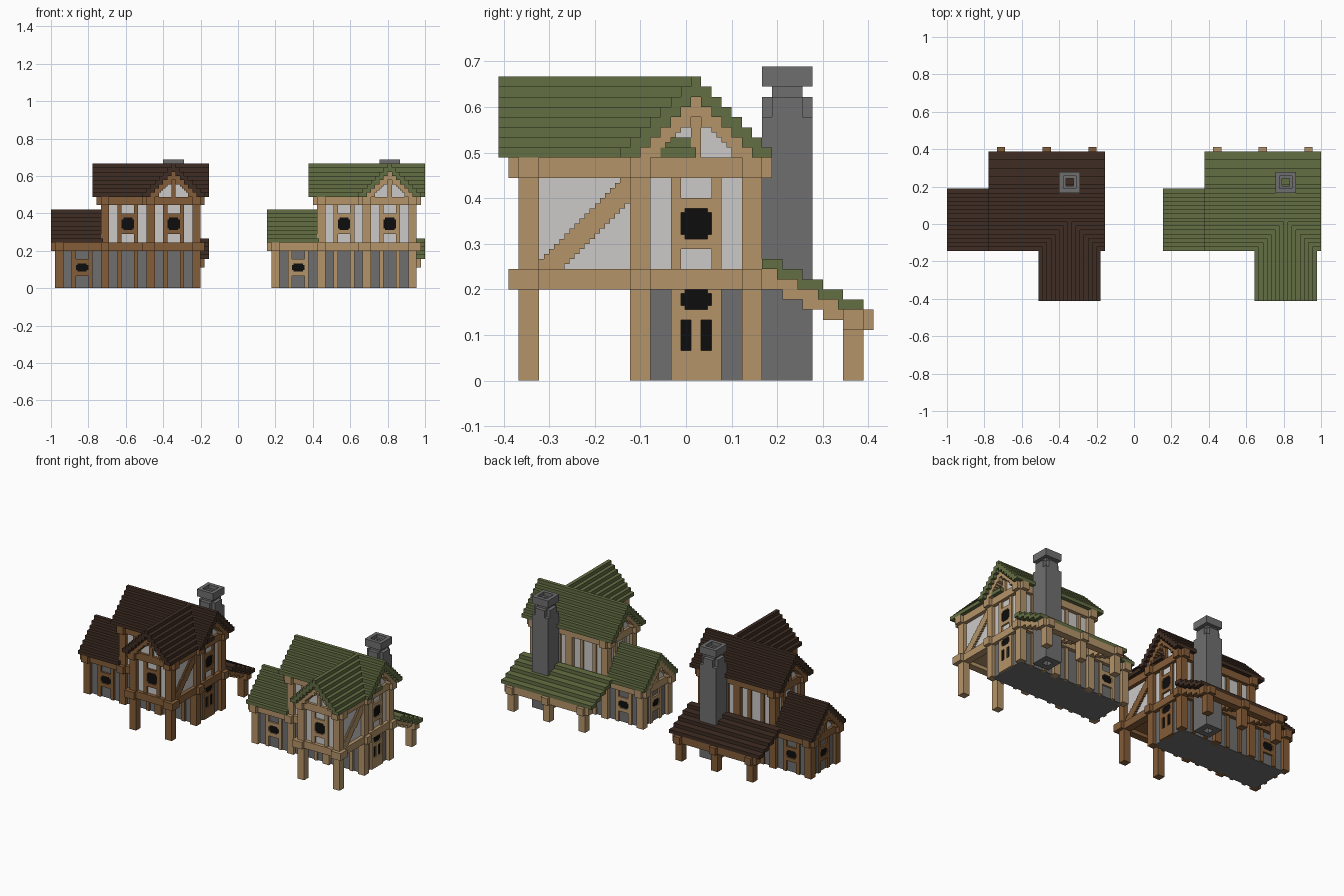
import bpy, bmesh

if "Cube" in bpy.data.objects:
    bpy.data.objects.remove(bpy.data.objects["Cube"])

S = 1 / 45            # one building block; all sizes below are in blocks
parts = {}            # part name -> (material key, list of boxes)
KIND = dict(timber="wood", window_frames="wood", braces="wood", gable_trim="wood", rafters="wood",
            porch_floor="wood", stone_walls="stone", chimney="stone", plaster_walls="plaster",
            gable_plaster="plaster", window_panes="glass", main_roof="roof", wing_roof="roof",
            annex_roof="roof", lean_to_roof="roof")


def put(part, x0, x1, y0, y1, z0, z1):
    parts.setdefault(part, []).append((x0, x1, y0, y1, z0, z1))


def on(part, face, u0, u1, z0, z1, d0, d1):
    """Box on a wall face: u runs along the wall, d is depth outward from the post plane."""
    axis, sgn, p = face
    lo, hi = sorted((p + sgn * d0, p + sgn * d1))
    if axis == 0:
        put(part, lo, hi, u0, u1, z0, z1)
    else:
        put(part, u0, u1, lo, hi, z0, z1)


def pane(face, u0, u1, z0, z1, c=0.4):
    on("window_panes", face, u0, u1, z0, z1, -1.5, -0.8)
    if u1 - u0 > 2:   # small corner blocks
        for a in (u0, u1 - c):
            for b in (z0, z1 - c):
                on("window_frames", face, a, a + c, b, b + c, -1.5, -0.5)


def bay(face, u, kind, z0, z1):
    """Nine-block wall bay between two posts."""
    def frame(a, b, c, d):
        on("window_frames", face, u + a, u + b, c, d, -1.5, -0.5)
    frame(2, 3, z0, z1)
    frame(6, 7, z0, z1)
    if kind == "window":
        w0, w1 = (14, 17) if z0 else (4, 6)
        frame(3, 6, w0 - 1, w0)
        frame(3, 6, w1, w1 + 1)
        pane(face, u + 3, u + 6, w0, w1)
    elif kind == "door":
        frame(3, 6, 0, 3)
        frame(4, 5, 3, 6)
        frame(3, 6, 6, 7)
        pane(face, u + 3, u + 4, 3, 6)
        pane(face, u + 5, u + 6, 3, 6)
        pane(face, u + 3, u + 6, 7, 9)


def brace(face):
    """Stepped diagonal brace."""
    for i in range(18):
        y = -14.5 + i / 2
        on("braces", face, y, y + .5, max(11, y + 23.5), min(20, y + 26.5), -1.5, -0.4)


def gable(face, c, z):
    """Stepped gable: recessed plaster triangles, timber fill and verge rafters."""
    for s in (-1, 1):
        for i in range(13):
            d = i / 2
            k = int(d + .5)
            u0, u1 = sorted((c + s * d, c + s * (d + .5)))
            top = z + 6 - k
            wt = z + min(3, 4 - d) if .5 <= d < 3.5 else z
            if wt > z:
                on("gable_plaster", face, u0, u1, z, wt, -1.5, -0.7)
            if top > wt:
                on("gable_trim", face, u0, u1, wt, top, -1.5, 0)
                on("rafters", face, u0, u1, max(wt, top - 2), top, 0, 1)


def roof(part, axis, c, a0, a1, z):
    """Stepped gable roof, ridge along the given axis."""
    for k in range(-7, 8):
        top = z + 8 - abs(k)
        b = max(top - 2, z)
        r = (c + k - .5, c + k + .5)
        if axis == 0:
            put(part, a0, a1, *r, b, top)
        else:
            put(part, *r, a0, a1, b, top)


def ring(cx, cy, w, h, z0, z1):
    """Hollow square section."""
    for s in (-1, 1):
        a, b = sorted((s * w / 2, s * h / 2))
        put("chimney", cx + a, cx + b, cy - w / 2, cy + w / 2, z0, z1)
        put("chimney", cx - h / 2, cx + h / 2, cy + a, cy + b, z0, z1)


# wall cores
put("stone_walls", -43, -10, -4.5, 6.5, 0, 10)
put("plaster_walls", -32, -10, -4.5, 6.5, 10, 22)
put("plaster_walls", -21, -10, -15.5, -4, 10.5, 22)
put("porch_floor", -21, -10, -15.5, -4, 10, 10.5)

# posts
for x in (-44, -33, -22, -11):
    for y in (-5.5, 5.5):
        put("timber", x, x + 2, y, y + 2, 0, 11 if x == -44 else 22)
for x in (-22, -11):
    put("timber", x, x + 2, -16.5, -14.5, 0, 22)
    put("timber", min(x, x * 2 + 21) if x == -22 else x, x + 3 if x == -11 else x + 2,
        -17.5, -14.5, 9, 11)

# crossing beams at both floor levels
for z, x0 in ((9, -44), (20, -33)):
    for y in (-5.5, 5.5):
        put("timber", x0 - 1, -8, y, y + 2, z, z + 2)
    for x in {x0, -33, -11}:
        put("timber", x, x + 2, -6.5, 8.5, z, z + 2)
    put("timber", -23, -8, -16.5, -14.5, z, z + 2)
    for x in (-22, -11):
        put("timber", x, x + 2, -17.5, -4, z, z + 2)

# faces: (axis, outward sign, post plane)
RIGHT, LEFT, ANNEX = (0, 1, -9), (0, -1, -33), (0, -1, -44)
FRONT, BACK, WING = (1, -1, -5.5), (1, 1, 7.5), (1, -1, -16.5)
for face, u, kind in ((RIGHT, -3.5, "door"), (FRONT, -42, "window"), (FRONT, -31, "plain"),
                      (FRONT, -20, "plain"), (BACK, -42, "window"), (BACK, -31, "plain"),
                      (BACK, -20, "plain"), (ANNEX, -3.5, "window")):
    bay(face, u, kind, 0, 9)
for face, u, kind in ((RIGHT, -3.5, "window"), (FRONT, -31, "window"), (WING, -20, "window"),
                      (BACK, -31, "plain"), (BACK, -20, "plain"), (LEFT, -3.5, "plain")):
    bay(face, u, kind, 11, 20)
brace(RIGHT)
brace((0, -1, -22))
gable(RIGHT, 1, 22)
gable(LEFT, 1, 22)
gable(WING, -15.5, 22)
gable(ANNEX, 1, 11)

# roofs
roof("main_roof", 0, 1, -35, -7, 22)
roof("wing_roof", 1, -15.5, -18.5, 1, 22)
roof("annex_roof", 0, 1, -45, -32.5, 11)

# lean-to at the back
for j in range(5):
    y = 7.5 + 2 * j
    put("lean_to_roof", -35, -7, y - (.5 if j else 0), y + 2, 11 - j, 12 - j)
    for x in (-33, -22, -11):
        put("rafters", x, x + 2, y, y + (3 if j == 4 else 2), 9 - j, 11 - j)
put("timber", -34, -8, 15.5, 17.5, 5, 7)
for x in (-33, -22, -11):
    put("timber", x, x + 2, 15.5, 17.5, 0, 5)

# chimney: shaft, chamfered neck, cap
CX, CY, H = -15.5, 10, 1.8
ring(CX, CY, 5, H, 0, 26)
ring(CX, CY, 3, H, 26, 29)
for s in (-2, 2):
    put("chimney", CX + s - .5, CX + s + .5, CY - 1.5, CY + 1.5, 26, 28)
    put("chimney", CX - 1.5, CX + 1.5, CY + s - .5, CY + s + .5, 26, 28)
ring(CX, CY, 5, H, 29, 30)
ring(CX, CY, 5, 3, 30, 31)


def material(name, rgb):
    m = bpy.data.materials.new(name)
    m.diffuse_color = (*[(c / 255 / 12.92 if c < 11 else ((c / 255 + .055) / 1.055) ** 2.4)
                         for c in rgb], 1)
    m.use_nodes = True
    m.node_tree.nodes["Principled BSDF"].inputs["Base Color"].default_value = m.diffuse_color
    return m


shared = dict(stone=material("grey stone", (111, 111, 111)),
              plaster=material("white plaster", (203, 202, 200)),
              glass=material("black glass", (13, 13, 13)))
houses = (("dark_house", 0, dict(shared, wood=material("brown timber", (133, 93, 56)),
                                 roof=material("dark brown shingle", (63, 45, 35)))),
          ("light_house", 52, dict(shared, wood=material("tan timber", (181, 148, 106)),
                                   roof=material("green shingle", (100, 110, 67)))))

for house, dx, mats in houses:
    for part, boxes in parts.items():
        bm = bmesh.new()
        for x0, x1, y0, y1, z0, z1 in boxes:
            vs = bmesh.ops.create_cube(bm, size=1)["verts"]
            for v in vs:
                v.co = ((x1 if v.co.x > 0 else x0) * S + dx * S,
                        (y1 if v.co.y > 0 else y0) * S,
                        (z1 if v.co.z > 0 else z0) * S)
        me = bpy.data.meshes.new(house + "_" + part)
        bm.to_mesh(me)
        bm.free()
        me.materials.append(mats[KIND[part]])
        bpy.context.collection.objects.link(bpy.data.objects.new(house + "_" + part, me))
